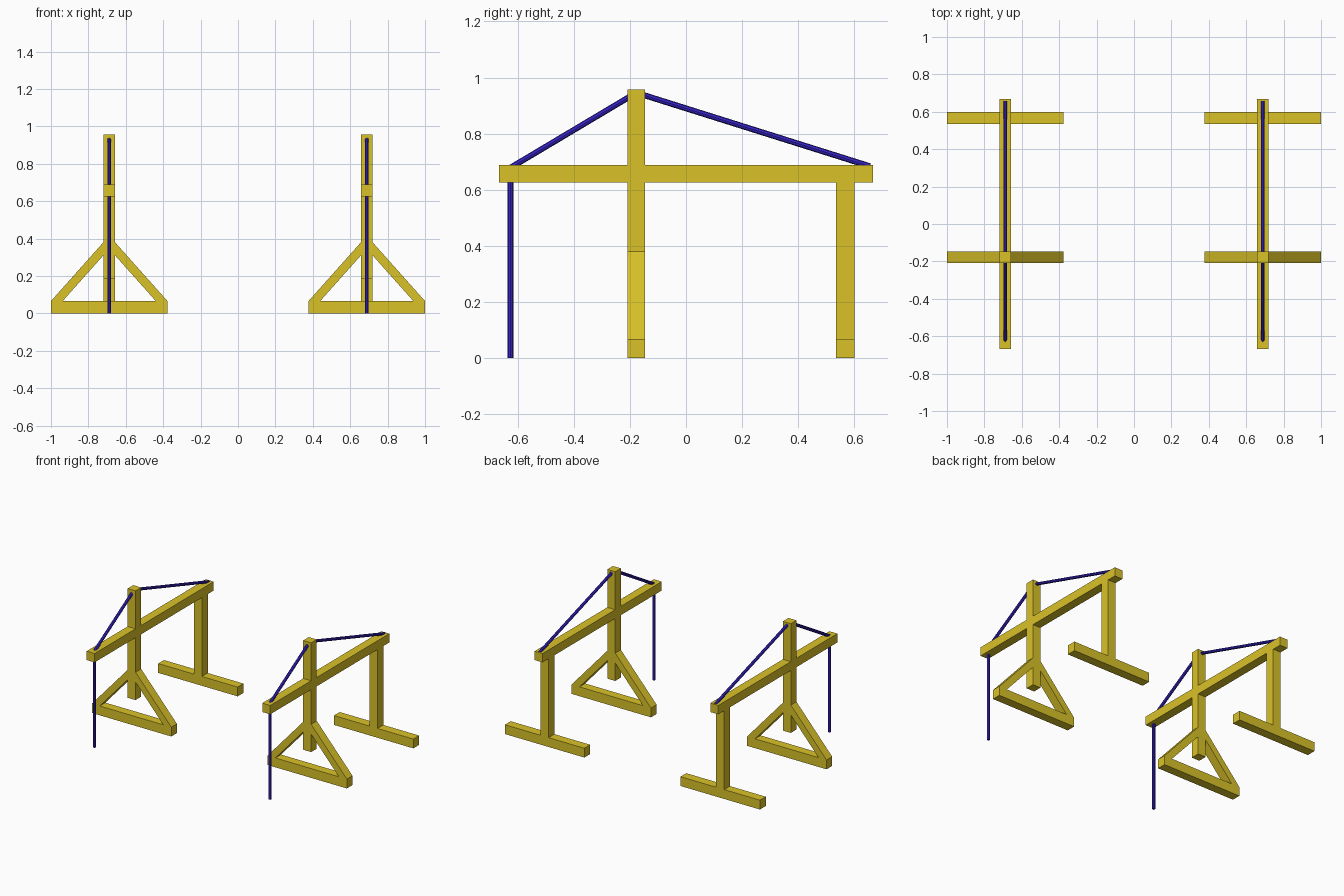
import bpy, bmesh

if "Cube" in bpy.data.objects:
    bpy.data.objects.remove(bpy.data.objects["Cube"])

def material(name, color):
    m = bpy.data.materials.new(name)
    m.diffuse_color = color
    m.use_nodes = True
    m.node_tree.nodes["Principled BSDF"].inputs["Base Color"].default_value = m.diffuse_color
    return m

WOOD = material("yellow_wood", (0.70, 0.54, 0.022, 1))
ROPE = material("blue_rope", (0.04, 0.018, 0.6, 1))
W = 0.0625      # timber thickness
H = W / 2

def prism(name, profile, y0, y1):
    """Extrude an x-z outline from y0 to y1."""
    bm = bmesh.new()
    face = bm.faces.new([bm.verts.new((x, y0, z)) for x, z in profile])
    ext = bmesh.ops.extrude_face_region(bm, geom=[face])
    verts = [g for g in ext["geom"] if isinstance(g, bmesh.types.BMVert)]
    bmesh.ops.translate(bm, verts=verts, vec=(0, y1 - y0, 0))
    bmesh.ops.recalc_face_normals(bm, faces=bm.faces)
    me = bpy.data.meshes.new(name)
    bm.to_mesh(me)
    bm.free()
    me.materials.append(WOOD)
    ob = bpy.data.objects.new(name, me)
    bpy.context.collection.objects.link(ob)
    return ob

def box(name, x0, x1, y0, y1, z0, z1):
    return prism(name, [(x0, z0), (x1, z0), (x1, z1), (x0, z1)], y0, y1)

def cable(name, points, radius):
    """Thin round rope along straight segments, turned into a mesh."""
    cu = bpy.data.curves.new(name, "CURVE")
    cu.dimensions = "3D"
    cu.bevel_depth = radius
    cu.bevel_resolution = 2
    cu.use_fill_caps = True
    sp = cu.splines.new("POLY")
    sp.points.add(len(points) - 1)
    for p, co in zip(sp.points, points):
        p.co = (*co, 1)
    cu.materials.append(ROPE)
    ob = bpy.data.objects.new(name, cu)
    bpy.context.collection.objects.link(ob)
    bpy.ops.object.select_all(action="DESELECT")
    ob.select_set(True)
    bpy.context.view_layer.objects.active = ob
    bpy.ops.object.convert(target="MESH")
    bpy.ops.object.shade_smooth_by_angle()

FRONT, BACK = (-0.209, -0.146), (0.535, 0.60)

for side, cx in (("left", -0.6885), ("right", 0.6885)):
    # Long horizontal beam and the two uprights
    box(side + "_beam", cx - H, cx + H, -0.667, 0.667, 0.625, 0.688)
    box(side + "_mast", cx - H, cx + H, *FRONT, 0.183, 0.957)
    box(side + "_back_post", cx - H, cx + H, *BACK, 0.066, 0.625)

    # Feet
    for tag, ys in (("front", FRONT), ("back", BACK)):
        box(f"{side}_{tag}_foot", cx - 0.3115, cx + 0.3115, *ys, 0, 0.066)

    # Diagonal braces from the front foot to the mast
    for tag, s in (("inner", -1), ("outer", 1)):
        outline = [(0.3115, 0.066), (H, 0.38), (H, 0.31), (0.249, 0.066)]
        prism(f"{side}_{tag}_brace", [(cx + s * x, z) for x, z in outline], *FRONT)

    # Ropes: hanging line, then over the mast top to the far end
    cable(side + "_hanging_rope", [(cx, -0.625, 0), (cx, -0.625, 0.66)], 0.0105)
    cable(side + "_front_stay", [(cx, -0.640, 0.670), (cx, -0.19, 0.938)], 0.0105)
    cable(side + "_back_stay", [(cx, 0.655, 0.684), (cx, -0.165, 0.942)], 0.0105)
